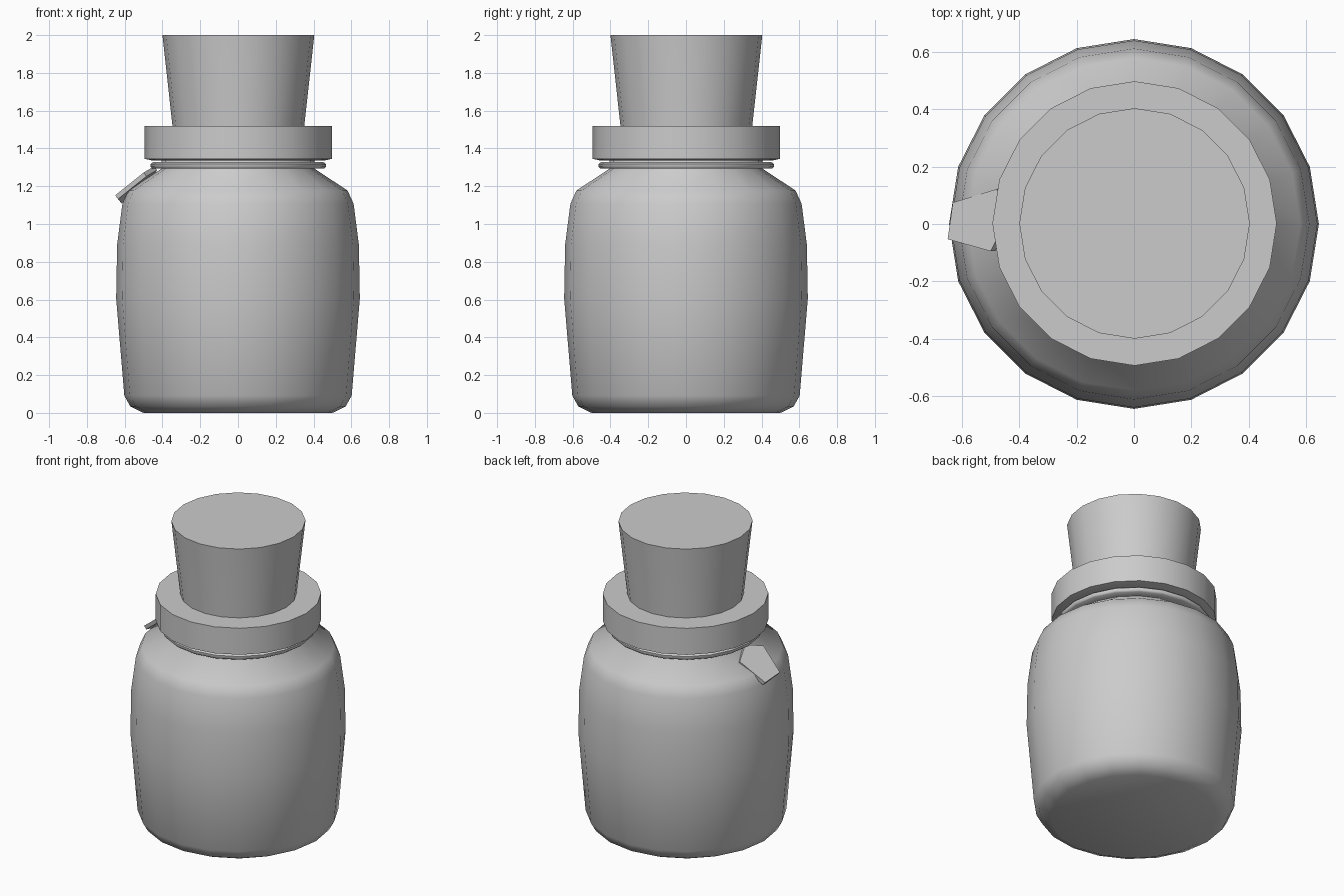
import bpy, bmesh
from math import cos, sin, pi, radians
from mathutils import Vector

if "Cube" in bpy.data.objects:
    bpy.data.objects.remove(bpy.data.objects["Cube"])

SIDES = 20


def finish(name, bm, angle):
    bmesh.ops.recalc_face_normals(bm, faces=bm.faces)
    mesh = bpy.data.meshes.new(name)
    bm.to_mesh(mesh)
    bm.free()
    ob = bpy.data.objects.new(name, mesh)
    bpy.context.collection.objects.link(ob)
    bpy.ops.object.select_all(action='DESELECT')
    ob.select_set(True)
    bpy.context.view_layer.objects.active = ob
    if angle:
        bpy.ops.object.shade_smooth_by_angle(angle=radians(angle))
    return ob


def lathe(name, profile, angle=30, loop=False, bottom=False, top=False, offset=0.0):
    """Spin an (r, z) profile around z; optionally close the section or cap the ends."""
    bm = bmesh.new()
    rings = [[bm.verts.new((r * cos(2 * pi * i / SIDES) + offset,
                            r * sin(2 * pi * i / SIDES) + offset, z))
              for i in range(SIDES)] for r, z in profile]
    pairs = list(zip(rings, rings[1:]))
    if loop:
        pairs.append((rings[-1], rings[0]))
    for a, b in pairs:
        for i in range(SIDES):
            j = (i + 1) % SIDES
            bm.faces.new((a[i], a[j], b[j], b[i]))
    if bottom:
        bm.faces.new(rings[0])
    if top:
        bm.faces.new(rings[-1])
    return finish(name, bm, angle)


# Glass body, open at the neck, with wall thickness
body = lathe("bottle_body", [(0.50, 0.0), (0.57, 0.034), (0.602, 0.092), (0.645, 0.606),
                             (0.64, 0.89), (0.612, 1.108), (0.58, 1.177),
                             (0.405, 1.293), (0.405, 1.36)], angle=60, bottom=True)
wall = body.modifiers.new("wall", 'SOLIDIFY')
wall.thickness = 0.035
wall.offset = -1

# Thick lip around the mouth
lathe("bottle_lip", [(0.34, 1.335), (0.45, 1.335), (0.496, 1.345), (0.496, 1.52), (0.34, 1.52)],
      loop=True, offset=0.002)

# Cord tied round the neck
lathe("neck_cord", [(0.39, 1.293), (0.455, 1.293), (0.464, 1.302), (0.464, 1.318),
                    (0.452, 1.327), (0.39, 1.327)], angle=50, loop=True, offset=0.001)

# Tapered cork
lathe("cork", [(0.335, 1.36), (0.349, 1.52), (0.402, 2.0)], bottom=True, top=True, offset=0.002)

# Five-sided tag hanging from the cord
outer = [Vector(p) for p in ((-0.479, 0.122, 1.243), (-0.632, 0.075, 1.128),
                             (-0.65, -0.053, 1.152), (-0.50, -0.095, 1.272),
                             (-0.444, 0.015, 1.305))]
bm = bmesh.new()
face = bm.faces.new([bm.verts.new(p) for p in outer])
inward = Vector((0.63, 0.0, -0.78)) * 0.025
ext = bmesh.ops.extrude_face_region(bm, geom=[face], use_keep_orig=True)
bmesh.ops.translate(bm, vec=inward,
                    verts=[g for g in ext["geom"] if isinstance(g, bmesh.types.BMVert)])
finish("hanging_tag", bm, 0)
